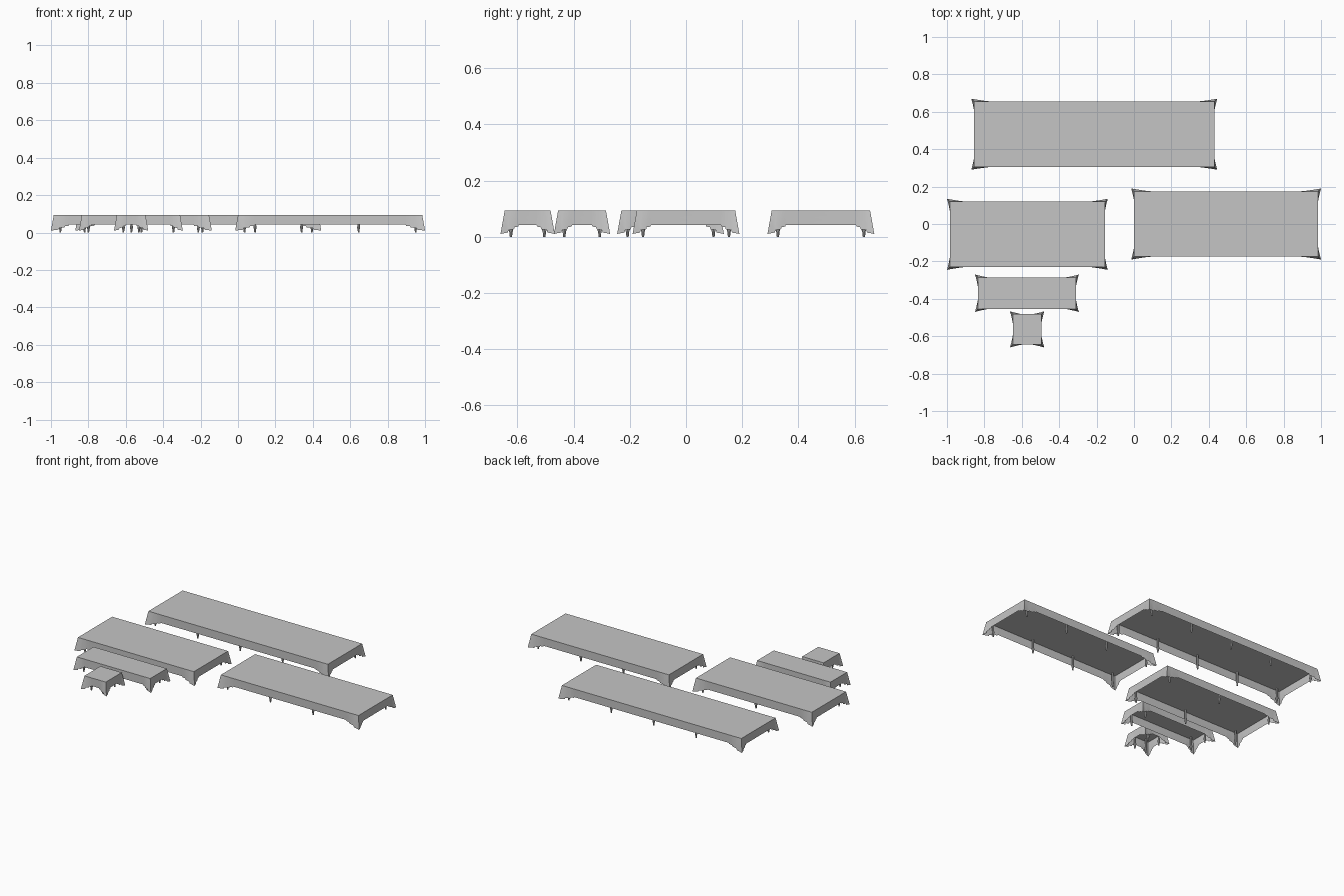
import bpy, bmesh
from mathutils import Vector

cube = bpy.data.objects.get("Cube")
if cube:
    bpy.data.objects.remove(cube, do_unlink=True)

grey = bpy.data.materials.new("plain_grey")
grey.use_nodes = True
COLOUR = (0.56, 0.56, 0.56, 1)
grey.diffuse_color = COLOUR
grey.node_tree.nodes["Principled BSDF"].inputs["Base Color"].default_value = COLOUR

TOP = 0.094
FLARE = 0.015
ROWS = 3
# hem: fraction of the corner drape, height
HEM = [(0, 0.010), (0.2, 0.013), (0.38, 0.015), (0.42, 0.024),
       (0.72, 0.027), (0.76, 0.035), (0.96, 0.036), (1, 0.042)]


def finish(name, bm, angle):
    bmesh.ops.recalc_face_normals(bm, faces=bm.faces)
    mesh = bpy.data.meshes.new(name)
    bm.to_mesh(mesh)
    bm.free()
    mesh.materials.append(grey)
    obj = bpy.data.objects.new(name, mesh)
    bpy.context.collection.objects.link(obj)
    bpy.ops.object.select_all(action='DESELECT')
    obj.select_set(True)
    bpy.context.view_layer.objects.active = obj
    bpy.ops.object.shade_smooth_by_angle(angle=angle)


def tablecloth(name, x0, x1, y0, y1):
    """Flat top with a hanging skirt that flares and droops at the corners."""
    corners = [Vector(c) for c in ((x0, y0, 0), (x1, y0, 0), (x1, y1, 0), (x0, y1, 0))]
    columns = []
    for i, a in enumerate(corners):
        b = corners[(i + 1) % 4]
        length = (b - a).length
        along = (b - a) / length
        out = Vector((along.y, -along.x, 0))
        reach = min(0.09, max(0.05, 0.1 * length))
        stations = [(f, z, f * reach, -1) for f, z in HEM]
        stations += [(f, z, length - f * reach, 1) for f, z in reversed(HEM[1:])]
        for f, z, s, side in stations:
            push = (out + along * side) * FLARE * (1 - f) ** 1.3
            columns.append((a + along * s, push, z))
    bm = bmesh.new()
    rings = []
    for r in range(ROWS + 1):
        t = r / ROWS
        rings.append([bm.verts.new(p + push * t + Vector((0, 0, TOP + (z - TOP) * t)))
                      for p, push, z in columns])
    bm.faces.new(rings[0])
    n = len(columns)
    for upper, lower in zip(rings, rings[1:]):
        for i in range(n):
            j = (i + 1) % n
            bm.faces.new((upper[i], lower[i], lower[j], upper[j]))
    finish(name, bm, 0.7)


def table_leg(name, x, y):
    """Turned leg: straight shaft, collar and tapering foot."""
    profile = [(0.004, 0), (0.006, 0.018), (0.008, 0.024), (0.008, 0.032),
               (0.006, 0.037), (0.006, TOP - 0.002)]
    bm = bmesh.new()
    for (r0, z0), (r1, z1) in zip(profile, profile[1:]):
        made = bmesh.ops.create_cone(bm, cap_ends=z0 == 0, segments=8,
                                     radius1=r0, radius2=r1, depth=z1 - z0)
        bmesh.ops.translate(bm, verts=made["verts"], vec=(x, y, (z0 + z1) / 2))
    bmesh.ops.remove_doubles(bm, verts=bm.verts, dist=0.0001)
    # drop the hidden discs left between sections
    discs = [f for f in bm.faces if len(f.verts) == 8 and f.calc_center_median().z > 0.001]
    bmesh.ops.delete(bm, geom=discs, context='FACES')
    finish(name, bm, 0.7)


# name, x range, y range, legs along each long side
TABLES = [
    ("extra_long_table", -0.855, 0.43, 0.305, 0.655, 5),
    ("long_table", 0.0, 0.985, -0.175, 0.175, 4),
    ("medium_table", -0.985, -0.155, -0.23, 0.12, 3),
    ("narrow_table", -0.835, -0.31, -0.455, -0.285, 2),
    ("small_table", -0.648, -0.495, -0.645, -0.482, 2),
]

for name, x0, x1, y0, y1, count in TABLES:
    tablecloth(name + "_cloth", x0, x1, y0, y1)
    inset = 0.035
    for i in range(count):
        x = x0 + inset + (x1 - x0 - 2 * inset) * i / (count - 1)
        for side, y in (("front", y0 + 0.022), ("back", y1 - 0.022)):
            table_leg(f"{name}_{side}_leg_{i + 1}", x, y)
